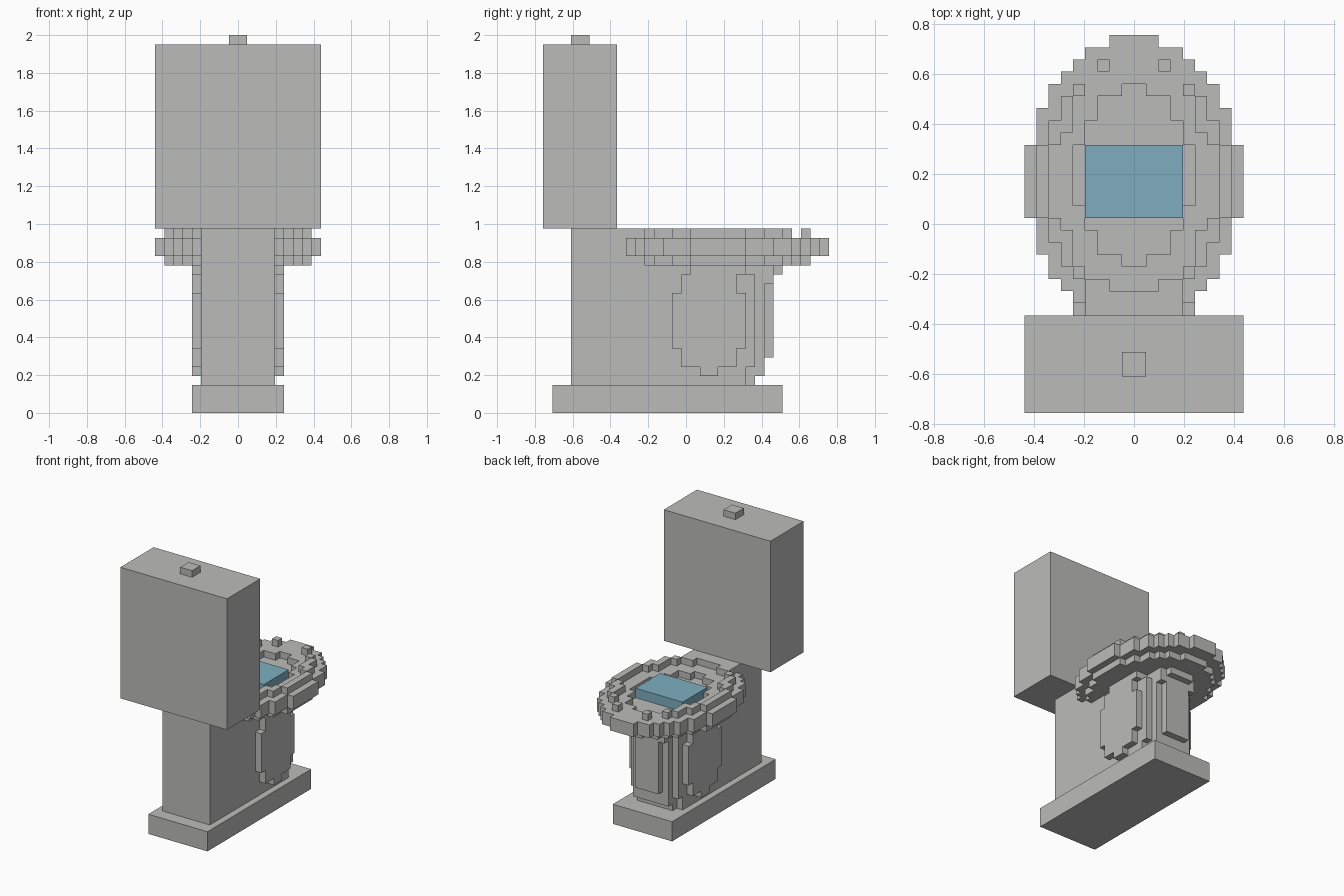
import bpy, bmesh
from mathutils import Vector

cube = bpy.data.objects.get("Cube")
if cube:
    bpy.data.objects.remove(cube, do_unlink=True)

U = 2 / 41          # block size
Y0 = 15.5           # block rows run from 0 (tank side) to 31 (bowl tip)


def material(name, rgb):
    m = bpy.data.materials.new(name)
    m.use_nodes = True
    m.diffuse_color = (*rgb, 1)
    m.node_tree.nodes["Principled BSDF"].inputs["Base Color"].default_value = (*rgb, 1)
    return m


porcelain = material("grey_porcelain", (0.50, 0.50, 0.49))
water_blue = material("water_blue", (0.21, 0.42, 0.53))


def slab(j0, j1, k0, k1, outer, inner=0):
    """Mirrored blocks: rows j0-j1, levels k0-k1, |x| from inner to outer."""
    return {(s, j, k) for a in range(inner, outer) for s in (a, -a - 1)
            for j in range(j0, j1) for k in range(k0, k1)}


def oval(steps, centre, k0, k1):
    """Stepped oval; steps are (half width, reach along y from centre)."""
    cells = set()
    for half, reach in steps:
        cells |= slab(round(centre - reach), round(centre + reach), k0, k1, half)
    return cells


def build(name, cells, mat):
    """Skin the outside of a set of blocks and merge flat areas."""
    bm = bmesh.new()
    for c in cells:
        for axis in range(3):
            for side in (0, 1):
                near = list(c)
                near[axis] += 2 * side - 1
                if tuple(near) in cells:
                    continue
                a, b = (axis + 1) % 3, (axis + 2) % 3
                corners = []
                for da, db in ((0, 0), (1, 0), (1, 1), (0, 1)):
                    p = list(c)
                    p[axis] += side
                    p[a] += da
                    p[b] += db
                    corners.append(bm.verts.new(Vector((p[0], p[1] - Y0, p[2])) * U))
                bm.faces.new(corners if side else corners[::-1])
    bmesh.ops.remove_doubles(bm, verts=bm.verts, dist=1e-4)
    bmesh.ops.dissolve_limit(bm, angle_limit=0.01, verts=bm.verts, edges=bm.edges)
    mesh = bpy.data.meshes.new(name)
    bm.to_mesh(mesh)
    bm.free()
    mesh.materials.append(mat)
    obj = bpy.data.objects.new(name, mesh)
    bpy.context.collection.objects.link(obj)
    return obj


# Tank, button and floor plinth
build("tank", slab(0, 8, 20, 40, 9), porcelain)
build("flush_button", slab(3, 5, 40, 41, 1), porcelain)
build("plinth", slab(1, 26, 0, 3, 5), porcelain)

# Column under the tank, with a notch where it meets the bowl
build("column", slab(3, 10, 3, 20, 4) | slab(10, 11, 3, 20, 4, 2)
      | slab(10, 16, 3, 16, 4), porcelain)

# Pedestal: rounded front end, narrow at the foot, wide under the rim
pedestal = slab(16, 22, 3, 16, 4) | slab(22, 23, 3, 16, 3)
pedestal |= slab(22, 23, 5, 15, 4, 3) | slab(23, 24, 4, 16, 3)
pedestal |= slab(24, 25, 6, 14, 2) | slab(24, 26, 15, 16, 2)
pedestal |= slab(24, 25, 14, 16, 3)
build("pedestal", pedestal, porcelain)

# Raised bulges on the pedestal sides
bulge = slab(14, 22, 7, 13, 5, 4) | slab(15, 21, 5, 15, 5, 4)
bulge |= slab(17, 19, 4, 5, 5, 4) | slab(16, 22, 15, 16, 5, 4)
build("side_bulges", bulge, porcelain)

# Bowl rim: narrow underside, wide middle with an oval opening
under = oval([(8, 3), (7, 5), (6, 7), (5, 8), (4, 9), (2, 10)], 19, 16, 17)
middle = oval([(9, 3), (8, 6), (7, 8), (6, 9), (5, 10), (4, 11), (2, 12)], 19, 17, 19)
opening = oval([(5, 2.5), (4, 4.5), (3, 6.5), (1, 7.5)], 19.5, 18, 19)
build("bowl_rim", under | (middle - opening), porcelain)

# Broken raised ring on top of the rim
ring = slab(16, 22, 19, 20, 8, 7)
for j0, j1, half in ((14, 16, 7), (22, 24, 7), (12, 15, 6), (23, 26, 6),
                     (11, 12, 5), (26, 27, 5), (28, 29, 3)):
    ring |= slab(j0, j1, 19, 20, half, half - 1)
build("seat_ring", ring, porcelain)

# Water block standing in the opening
water = build("water", slab(16, 22, 17, 19, 4), water_blue)
for v in water.data.vertices:
    if v.co.z > 18.5 * U:
        v.co.z = 19.45 * U
